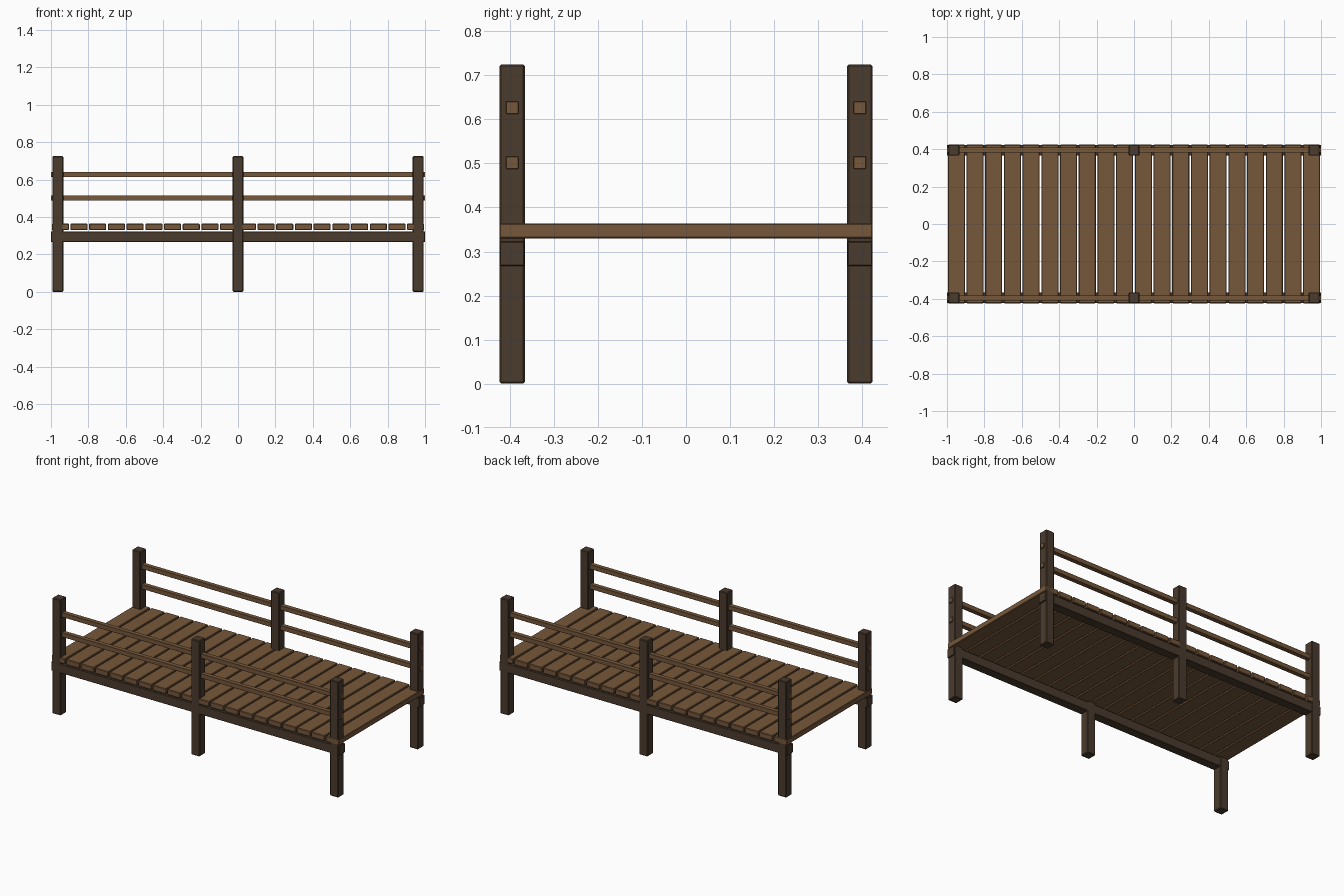
import bpy

if "Cube" in bpy.data.objects:
    bpy.data.objects.remove(bpy.data.objects["Cube"])


def material(name, color):
    m = bpy.data.materials.new(name)
    m.diffuse_color = (*color, 1)
    m.use_nodes = True
    m.node_tree.nodes["Principled BSDF"].inputs["Base Color"].default_value = m.diffuse_color
    return m


DARK = material("dark_wood", (0.07, 0.044, 0.027))
WOOD = material("plank_wood", (0.18, 0.095, 0.042))


def timber(name, center, size, mat, bevel):
    """Straight timber with lightly chamfered edges."""
    bpy.ops.mesh.primitive_cube_add(size=1, location=center)
    ob = bpy.context.object
    ob.name = name
    ob.scale = size
    bpy.ops.object.transform_apply(location=False, rotation=False, scale=True)
    ob.data.materials.append(mat)
    mod = ob.modifiers.new("chamfer", 'BEVEL')
    mod.width = bevel
    mod.segments = 1
    return ob


SIDE_Y = 0.395

# Deck planks
for i in range(20):
    timber(f"deck_plank_{i + 1}", (-0.95 + 0.1 * i, 0, 0.347),
           (0.091, 0.848, 0.034), WOOD, 0.003)

for side, s in (("front", -1), ("back", 1)):
    y = s * SIDE_Y
    # Posts
    for label, x in (("left", -0.963), ("middle", 0), ("right", 0.963)):
        timber(f"{side}_{label}_post", (x, y, 0.3625),
               (0.058, 0.058, 0.725), DARK, 0.004)
    # Support beam under the deck
    timber(f"{side}_beam", (0, y, 0.295), (2.0, 0.056, 0.056), DARK, 0.002)
    # Handrails running through the posts
    for label, z in (("lower", 0.502), ("upper", 0.627)):
        timber(f"{side}_{label}_rail", (0, y, z), (2.0, 0.028, 0.028), WOOD, 0.001)
